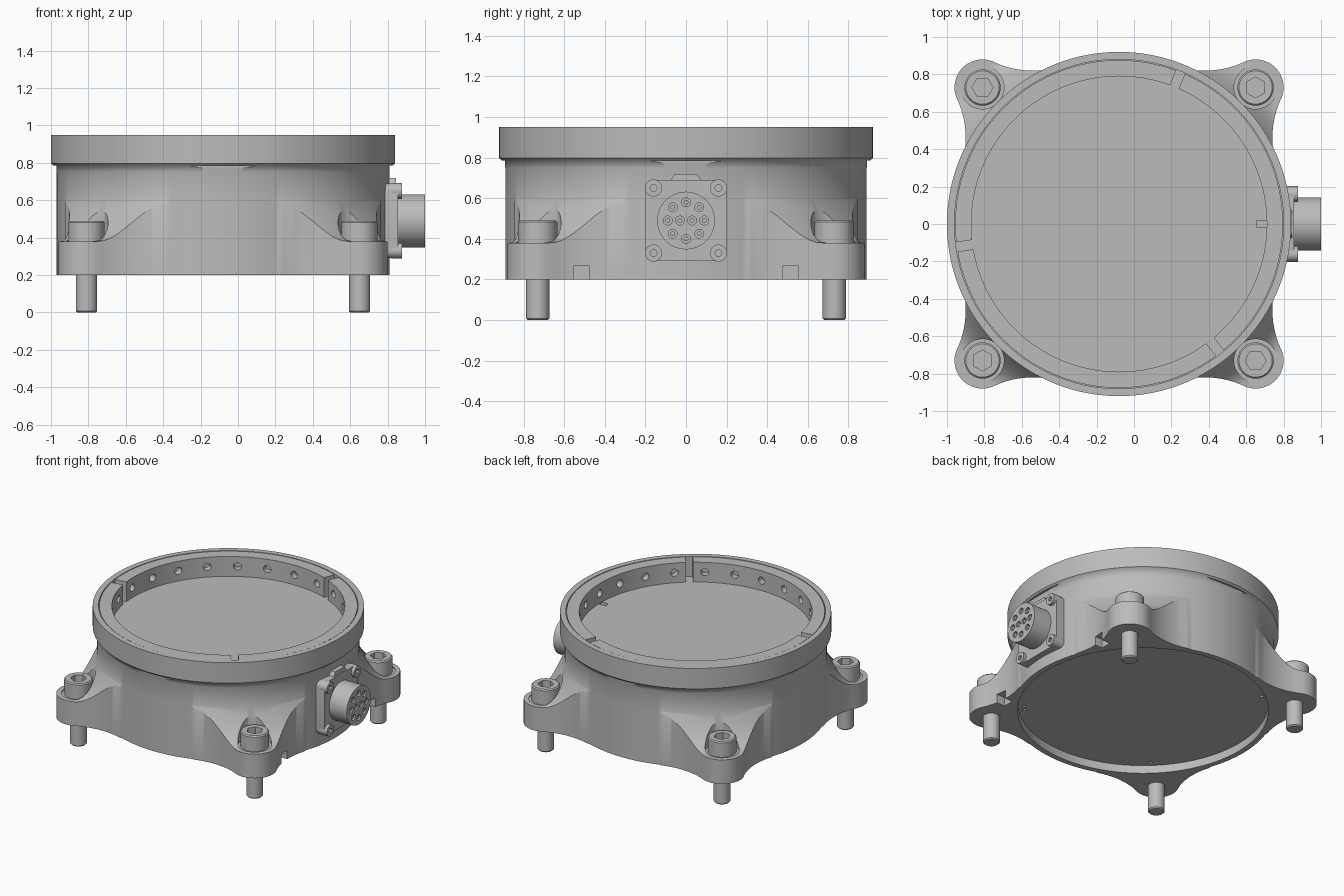
import bpy, bmesh
from math import pi, sin, cos, sqrt, radians, tau
from mathutils import Matrix, Vector

if "Cube" in bpy.data.objects:
    bpy.data.objects.remove(bpy.data.objects["Cube"])

grey = bpy.data.materials.new("machined_grey")
grey.use_nodes = True
colour = (0.5, 0.5, 0.5, 1)
grey.diffuse_color = colour
grey.node_tree.nodes["Principled BSDF"].inputs["Base Color"].default_value = colour

CX = -0.08        # housing axis
WALL = 0.89       # housing wall radius
EAR = 0.73        # ear offset from the axis
AXIS = Matrix.Translation((CX, 0, 0))
TO_X = Matrix.Rotation(pi / 2, 4, 'Y')


def turn(angle):
    return AXIS @ Matrix.Rotation(angle, 4, 'Z')


def cyl(bm, r, length, matrix, seg=32):
    bmesh.ops.create_cone(bm, cap_ends=True, segments=seg, radius1=r, radius2=r,
                          depth=length, matrix=matrix)


def box(bm, low, high, matrix=Matrix()):
    low, high = Vector(low), Vector(high)
    m = matrix @ Matrix.Translation((low + high) / 2) @ Matrix.Diagonal((*(high - low), 1))
    return bmesh.ops.create_cube(bm, size=1, matrix=m)["verts"]


def revolve(bm, rows, seg, matrix, closed=False):
    """Sweep the profile rows(angle) -> [(r, z), ...] around the axis."""
    cols = []
    for i in range(seg):
        a = tau * i / seg
        cols.append([bm.verts.new(matrix @ Vector((r * cos(a), r * sin(a), z)))
                     for r, z in rows(a)])
    n = len(cols[0])
    for i in range(seg):
        p, q = cols[i], cols[(i + 1) % seg]
        for k in range(n if closed else n - 1):
            j = (k + 1) % n
            bm.faces.new((p[k], q[k], q[j], p[j]))
    if not closed:
        bm.faces.new([c[0] for c in cols])
        bm.faces.new([c[-1] for c in cols])
    bmesh.ops.remove_doubles(bm, verts=bm.verts, dist=1e-5)
    bmesh.ops.recalc_face_normals(bm, faces=bm.faces)


def make(bm, name):
    mesh = bpy.data.meshes.new(name)
    bm.to_mesh(mesh)
    bm.free()
    mesh.materials.append(grey)
    ob = bpy.data.objects.new(name, mesh)
    bpy.context.collection.objects.link(ob)
    return ob


def finish(bm, name, cut=None):
    ob = make(bm, name)
    bpy.ops.object.select_all(action='DESELECT')
    ob.select_set(True)
    bpy.context.view_layer.objects.active = ob
    if cut:
        tool = make(cut, name + "_cutter")
        tool.hide_render = True
        mod = ob.modifiers.new("cut", 'BOOLEAN')
        mod.operation, mod.solver, mod.object = 'DIFFERENCE', 'EXACT', tool
        bpy.ops.object.modifier_apply(modifier=mod.name)
        bpy.data.objects.remove(tool)
    bpy.ops.object.shade_smooth_by_angle()
    return ob


def ray_hit(a, x, y, r, side):
    """Distance along a ray from the axis to a circle, near or far side."""
    along = x * cos(a) + y * sin(a)
    return along + side * sqrt(max(0, along * along - x * x - y * y + r * r))


def outline(a):
    a = a % (pi / 2)
    a = min(a, pi / 2 - a)
    if a < radians(19.2):
        return WALL
    if a < radians(37.6):
        return max(WALL, ray_hit(a, 1.32, 0.46, 0.5, -1))
    return ray_hit(a, EAR, EAR, 0.15, 1)


def fairing(r):
    return 0.38 + 0.22 * max(0, 1 - (r - WALL) / 0.2) ** 2


def housing_rows(a):
    edge, steps = outline(a), 10
    rows = [(0.85, 0.26), (0.85, 0.2), (edge, 0.2)]
    for k in range(steps + 1):
        r = WALL + (edge - WALL) * (1 - k / steps)
        rows.append((r, fairing(r)))
    return rows + [(WALL, 0.75), (0.897, 0.772), (0.912, 0.79), (0.92, 0.797),
                   (0.92, 0.95), (0.88, 0.95), (0.88, 0.8)]


# Housing with ears, fairings, shallow underside recess and top well
body, cut = bmesh.new(), bmesh.new()
revolve(body, housing_rows, 360, AXIS)
for i in range(4):
    m = turn(i * pi / 2)
    cyl(cut, 0.115, 0.325, m @ Matrix.Translation((EAR, EAR, 0.5375)), 48)
    box(cut, (0.891, -0.21, 0.74), (1.0, 0.21, 0.786), m)
    for side in (-1, 1):
        cyl(cut, 0.012, 0.06,
            turn(i * pi / 2 + pi / 4 + side * 0.025) @ Matrix.Translation((0.81, 0, 0.26)), 12)
for y in (-0.515, 0.515):
    box(cut, (0.68, y - 0.04, 0.1), (0.9, y + 0.04, 0.265))
box(cut, (0.655, -0.018, 0.76), (0.72, 0.018, 0.85))
finish(body, "housing", cut)

# Retaining ring with three slots and radial holes
ring, cut = bmesh.new(), bmesh.new()
section = [(0.79, 0.797), (0.876, 0.797), (0.876, 0.948), (0.79, 0.948)]
revolve(ring, lambda a: section, 192, AXIS, closed=True)
FIRST = radians(68)
for i in range(3):
    box(cut, (0.7, -0.025, 0.7), (1.0, 0.025, 1.0), turn(FIRST + i * tau / 3))
for i in range(24):
    m = turn(FIRST + (i + 0.5) * tau / 24)
    cyl(cut, 0.027, 0.1, m @ Matrix.Translation((0.79, 0, 0.875)) @ TO_X, 20)
finish(ring, "retaining_ring", cut)

# Socket head bolts
bolt_profile = [(0.049, 0), (0.057, 0.008), (0.057, 0.37), (0.097, 0.37),
                (0.097, 0.482), (0.089, 0.49)]
for i, name in enumerate(("back_left", "back_right", "front_right", "front_left")):
    bolt, cut = bmesh.new(), bmesh.new()
    m = turn(i * pi / 2) @ Matrix.Translation((EAR, EAR, 0))
    revolve(bolt, lambda a: bolt_profile, 48, m)
    cyl(cut, 0.056, 0.1, m @ Matrix.Translation((0, 0, 0.48)), 6)
    finish(bolt, name + "_bolt", cut)

# Connector flange with a locating tab on top
MID = 0.49
flange = bmesh.new()
box(flange, (0.78, -0.2, 0.29), (0.855, 0.2, 0.69))
edges = [e for e in flange.edges
         if abs(e.verts[0].co.x - e.verts[1].co.x) > 0.01]
bmesh.ops.bevel(flange, geom=edges, offset=0.04, segments=5, profile=0.5, affect='EDGES')
finish(flange, "connector_flange")
tab = bmesh.new()
for v in box(tab, (0.78, -0.08, 0.68), (0.845, 0.08, 0.72)):
    if v.co.z > 0.7:
        v.co.y *= 0.7
finish(tab, "connector_tab")

# Flange screws
for y in (-0.16, 0.16):
    for z in (MID - 0.16, MID + 0.16):
        screw, cut = bmesh.new(), bmesh.new()
        cyl(screw, 0.042, 0.06, Matrix.Translation((0.848, y, z)) @ TO_X)
        cyl(cut, 0.018, 0.04, Matrix.Translation((0.878, y, z)) @ TO_X, 6)
        finish(screw, "flange_screw", cut)

# Round connector shell with sockets and contact pins
shell, cut, pins = bmesh.new(), bmesh.new(), bmesh.new()
cyl(shell, 0.142, 0.17, Matrix.Translation((0.915, 0, MID)) @ TO_X, 64)
spots = [(y, 0) for y in (-0.09, -0.03, 0.03, 0.09)] + [(0, -0.09), (0, 0.09)]
spots += [(y, z) for y in (-0.065, 0.065) for z in (-0.065, 0.065)]
for y, z in spots:
    cyl(cut, 0.022, 0.06, Matrix.Translation((1.0, y, MID + z)) @ TO_X, 20)
    cyl(pins, 0.012, 0.04, Matrix.Translation((0.975, y, MID + z)) @ TO_X, 12)
finish(shell, "connector_shell", cut)
finish(pins, "contact_pins")
